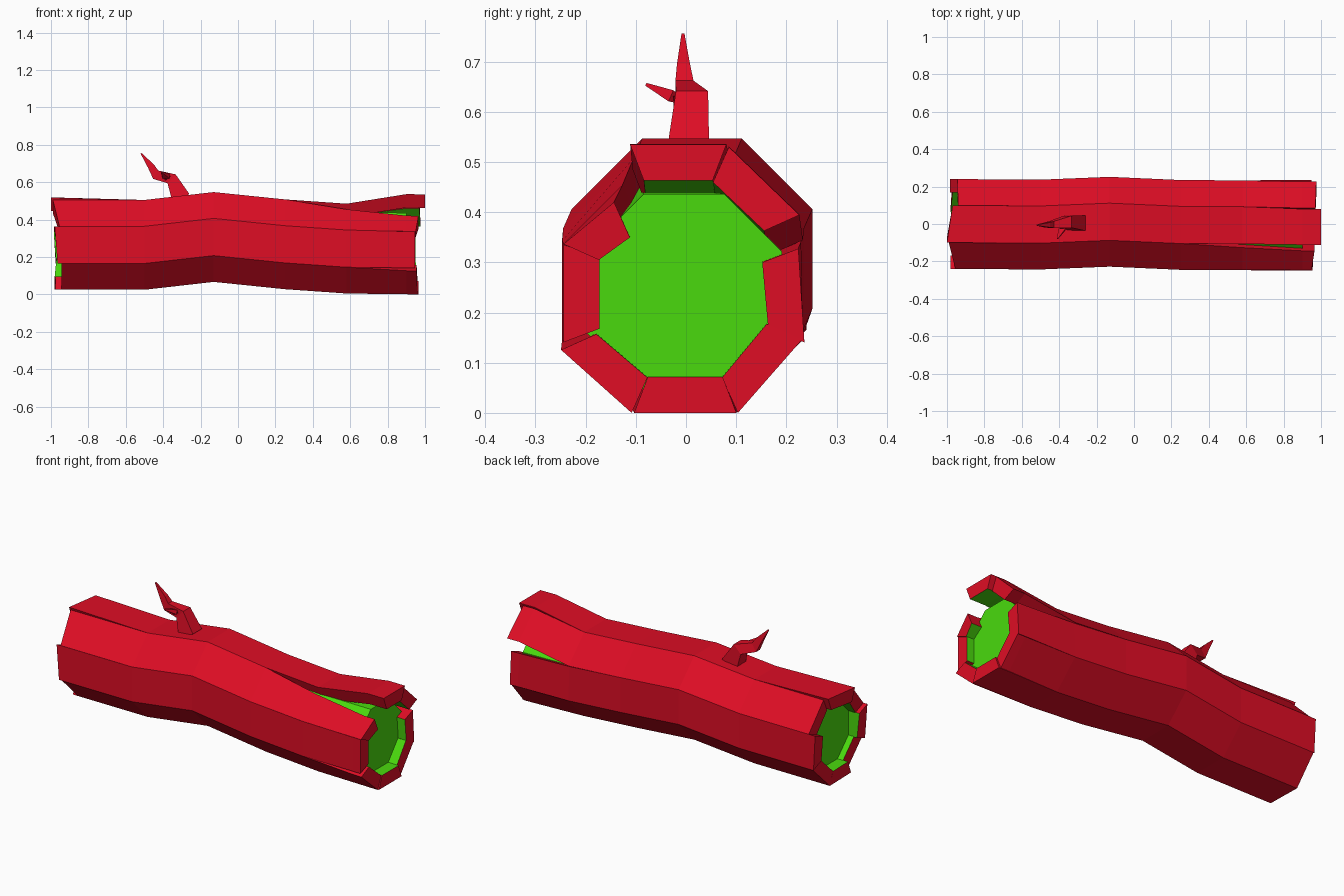
import bpy, bmesh
from math import cos, sin, tan, radians
from mathutils import Vector

cube = bpy.data.objects.get("Cube")
if cube:
    bpy.data.objects.remove(cube, do_unlink=True)


def material(name, rgb):
    m = bpy.data.materials.new(name)
    m.use_nodes = True
    m.diffuse_color = (*rgb, 1)
    m.node_tree.nodes["Principled BSDF"].inputs["Base Color"].default_value = (*rgb, 1)
    return m


RED = material("bark red", (0.73, 0.004, 0.018))
GREEN = material("core green", (0.068, 0.70, 0.004))


def loft(name, rings, mats, inner_side=None):
    """Skin equal-sized rings; the strip numbered inner_side gets the second material."""
    bm = bmesh.new()
    rows = [[bm.verts.new(p) for p in ring] for ring in rings]
    n = len(rows[0])
    for a, b in zip(rows, rows[1:]):
        for i in range(n):
            j = (i + 1) % n
            face = bm.faces.new((a[i], a[j], b[j], b[i]))
            face.material_index = 1 if i == inner_side else 0
    bm.faces.new(rows[0])
    bm.faces.new(rows[-1])
    bmesh.ops.recalc_face_normals(bm, faces=bm.faces)
    mesh = bpy.data.meshes.new(name)
    bm.to_mesh(mesh)
    bm.free()
    for m in mats:
        mesh.materials.append(m)
    obj = bpy.data.objects.new(name, mesh)
    bpy.context.collection.objects.link(obj)
    return obj


# Bent centre line of the log: x, y, z
SPINE = [(-0.96, 0, 0.265), (-0.5, -0.003, 0.265), (-0.13, 0.012, 0.307),
         (0.25, -0.005, 0.268), (0.58, -0.007, 0.245), (0.9, -0.004, 0.241),
         (0.96, -0.004, 0.24)]
OUTER, INNER, CORE = 0.24, 0.168, 0.195
HALF = OUTER * tan(radians(22.5))

# Core: octagonal solid set back from the plank ends
core_rings = []
for x, y, z in SPINE[:-1]:
    x = max(x, -0.91)
    r = CORE / cos(radians(22.5))
    core_rings.append([(x, y + r * cos(radians(22.5 + 45 * i)),
                        z + r * sin(radians(22.5 + 45 * i))) for i in range(8)])
loft("log_core", core_rings, [GREEN])

# Planks, anticlockwise: name, end x of both edges (left, right),
# (y, z) warp of both edges at the +x end, share of the warp at the station before
PLANKS = [
    ("back_plank", (-0.975, -0.985), (0.95, 0.95), ((0, 0), (-0.012, -0.012)), 0.3),
    ("upper_back_plank", (-0.945, -0.94), (0.975, 0.97), ((-0.01, 0.055), (-0.01, 0.05)), 0),
    ("top_plank", (-0.97, -1.0), (1.0, 1.0), ((-0.015, 0.055), (-0.008, 0.055)), 0),
    ("upper_front_plank", (-0.99, -0.955), (0.965, 0.95), ((-0.04, -0.06), (0, -0.003)), 0.5),
    ("front_plank", (-0.98, -0.965), (0.945, 0.945), ((0, -0.004), (0, 0)), 0),
    ("lower_front_plank", (-0.945, -0.945), (0.955, 0.96), ((-0.005, -0.015), (-0.005, 0)), 0),
    ("bottom_plank", (-0.975, -0.98), (0.965, 0.965), ((0, 0), (0.005, 0)), 0),
    ("lower_back_plank", (-0.98, -0.97), (0.955, 0.95), ((0.008, 0), (-0.005, 0.005)), 0),
]
for k, (name, left, right, warp, share) in enumerate(PLANKS):
    a = radians(45 * k)
    normal = Vector((0, cos(a), sin(a)))
    along = Vector((0, -sin(a), cos(a)))
    rings = []
    for s, (x, y, z) in enumerate(SPINE):
        amount = (0, 0, 0, 0, share, 1, 1)[s]
        ring = []
        for edge, depth, half in ((0, OUTER, HALF), (1, OUTER, HALF),
                                  (1, INNER, 0.072), (0, INNER, 0.072)):
            px = left[edge] if s == 0 else right[edge] if s == 6 else x
            p = Vector((px, y, z)) + normal * depth + along * half * (2 * edge - 1)
            p += Vector((0, *warp[edge])) * amount
            if s == 0 and name == "top_plank":
                p.z += 0.013
            ring.append(p)
        rings.append(ring)
    loft(name, rings, [RED, GREEN], inner_side=2)


def twig(name, path):
    """Four-sided tapering twig; each step is centre, half width in y, half width across."""
    rings = []
    for i, (c, wy, wd) in enumerate(path):
        c = Vector(c)
        d = Vector(path[min(i + 1, len(path) - 1)][0]) - Vector(path[max(i - 1, 0)][0])
        side = Vector((0, 1, 0)) if abs(d.y) < 0.03 else Vector((1, 0, 0))
        up = d.cross(side).normalized()
        rings.append([c + side * wy * u + up * wd * v
                      for u, v in ((-1, -1), (1, -1), (1, 1), (-1, 1))])
    loft(name, rings, [RED])


# Bent twig on the top plank and its short side shoot
twig("twig", [((-0.305, 0.005, 0.515), 0.041, 0.05), ((-0.355, 0.012, 0.618), 0.032, 0.032),
              ((-0.44, -0.003, 0.64), 0.018, 0.026), ((-0.465, -0.005, 0.685), 0.013, 0.018),
              ((-0.518, -0.006, 0.754), 0.003, 0.003)])
twig("twig_shoot", [((-0.375, 0.0, 0.62), 0.025, 0.018), ((-0.385, -0.03, 0.632), 0.018, 0.012),
                    ((-0.41, -0.08, 0.655), 0.003, 0.003)])
